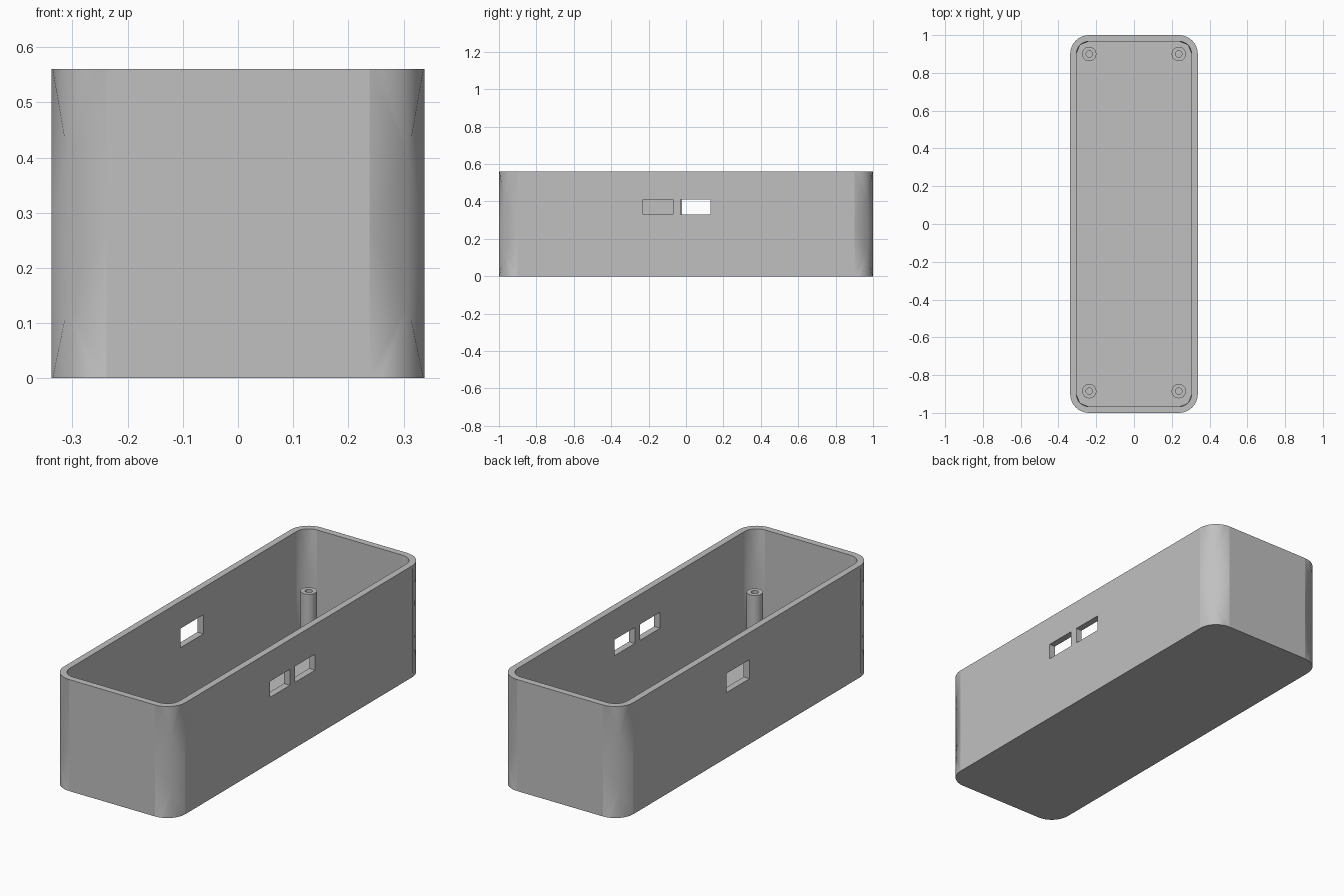
import bpy, bmesh
from math import sin, cos, pi, radians
from mathutils import Vector

cube = bpy.data.objects.get("Cube")
if cube:
    bpy.data.objects.remove(cube, do_unlink=True)

CX, CY = 0.238, 0.9            # corner arc centres
HEIGHT, FLOOR = 0.56, 0.033
MID, PINCH = 0.268, 0.135      # height of the corner pinch and its half height
SEG = 8                        # segments per corner arc

grey = bpy.data.materials.new("plain grey")
grey.use_nodes = True
grey.diffuse_color = (0.53, 0.53, 0.53, 1)
grey.node_tree.nodes["Principled BSDF"].inputs["Base Color"].default_value = grey.diffuse_color


def make_object(name, bm):
    bmesh.ops.recalc_face_normals(bm, faces=bm.faces)
    mesh = bpy.data.meshes.new(name)
    bm.to_mesh(mesh)
    bm.free()
    mesh.materials.append(grey)
    obj = bpy.data.objects.new(name, mesh)
    bpy.context.collection.objects.link(obj)
    return obj


def smooth(obj, angle):
    bpy.ops.object.select_all(action='DESELECT')
    obj.select_set(True)
    bpy.context.view_layer.objects.active = obj
    bpy.ops.object.shade_smooth_by_angle(angle=radians(angle))


def shell(bm, r, z0):
    """Rounded wall whose corners narrow to a flat diamond at mid height."""
    corners = []
    for k, (sx, sy) in enumerate([(1, 1), (-1, 1), (-1, -1), (1, -1)]):
        def vert(step, z):
            a = (k + step / SEG) * pi / 2
            return bm.verts.new((sx * CX + r * cos(a), sy * CY + r * sin(a), z))
        low = [vert(i, z0) for i in range(SEG + 1)]
        top = [vert(i, HEIGHT) for i in range(SEG + 1)]
        start, end = vert(0, MID), vert(SEG, MID)
        peaks = [vert(SEG / 2, MID - PINCH), vert(SEG / 2, MID + PINCH)]
        for arc, peak in zip((low, top), peaks):
            for a, b in zip(arc, arc[1:]):
                bm.faces.new((a, b, peak))
            bm.faces.new((arc[0], peak, start))
            bm.faces.new((arc[-1], peak, end))
        bm.faces.new((start, peaks[1], peaks[0]))
        bm.faces.new((end, peaks[0], peaks[1]))
        corners.append((low, top, start, end))
    # Straight walls between neighbouring corners
    for a, b in zip(corners, corners[1:] + corners[:1]):
        bm.faces.new((a[0][-1], a[3], a[1][-1], b[1][0], b[2], b[0][0]))
    bm.faces.new([v for c in corners for v in c[0]])
    return [v for c in corners for v in c[1]]


# Open box with floor and rim
bm = bmesh.new()
outer = shell(bm, 0.1, 0)
inner = shell(bm, 0.067, FLOOR)
for i in range(len(outer)):
    bm.faces.new((outer[i - 1], outer[i], inner[i], inner[i - 1]))
box = make_object("box", bm)

# Port openings: wall side, y range, z range
ports = [(1, -0.23, -0.07, 0.33, 0.41),
         (1, -0.03, 0.13, 0.33, 0.41),
         (-1, -0.022, 0.16, 0.328, 0.424)]
bm = bmesh.new()
for side, y0, y1, z0, z1 in ports:
    verts = bmesh.ops.create_cube(bm, size=1)["verts"]
    bmesh.ops.scale(bm, verts=verts, vec=(0.2, y1 - y0, z1 - z0))
    bmesh.ops.translate(bm, verts=verts, vec=(side * 0.32, (y0 + y1) / 2, (z0 + z1) / 2))
cutter = make_object("port_cutter", bm)
cutter.hide_render = True
cut = box.modifiers.new("ports", 'BOOLEAN')
cut.operation = 'DIFFERENCE'
cut.solver = 'EXACT'
cut.object = cutter
bpy.context.view_layer.objects.active = box
bpy.ops.object.modifier_apply(modifier=cut.name)
bpy.data.objects.remove(cutter, do_unlink=True)
smooth(box, 20)

# Hollow screw posts in the four corners
PROFILE = [(0.038, FLOOR - 0.01), (0.038, 0.28), (0.017, 0.28), (0.017, FLOOR + 0.002)]
SIDES = 24
for end, y in (("back", 0.9), ("front", -0.885)):
    for side, x in (("left", 0.237), ("right", -0.237)):
        bm = bmesh.new()
        rings = [[bm.verts.new(Vector((x + r * cos(i * 2 * pi / SIDES),
                                       y + r * sin(i * 2 * pi / SIDES), z)))
                  for i in range(SIDES)] for r, z in PROFILE]
        for a, b in zip(rings, rings[1:]):
            for i in range(SIDES):
                bm.faces.new((a[i - 1], a[i], b[i], b[i - 1]))
        bm.faces.new(rings[0])
        bm.faces.new(rings[-1])
        smooth(make_object(f"{end}_{side}_screw_post", bm), 30)
